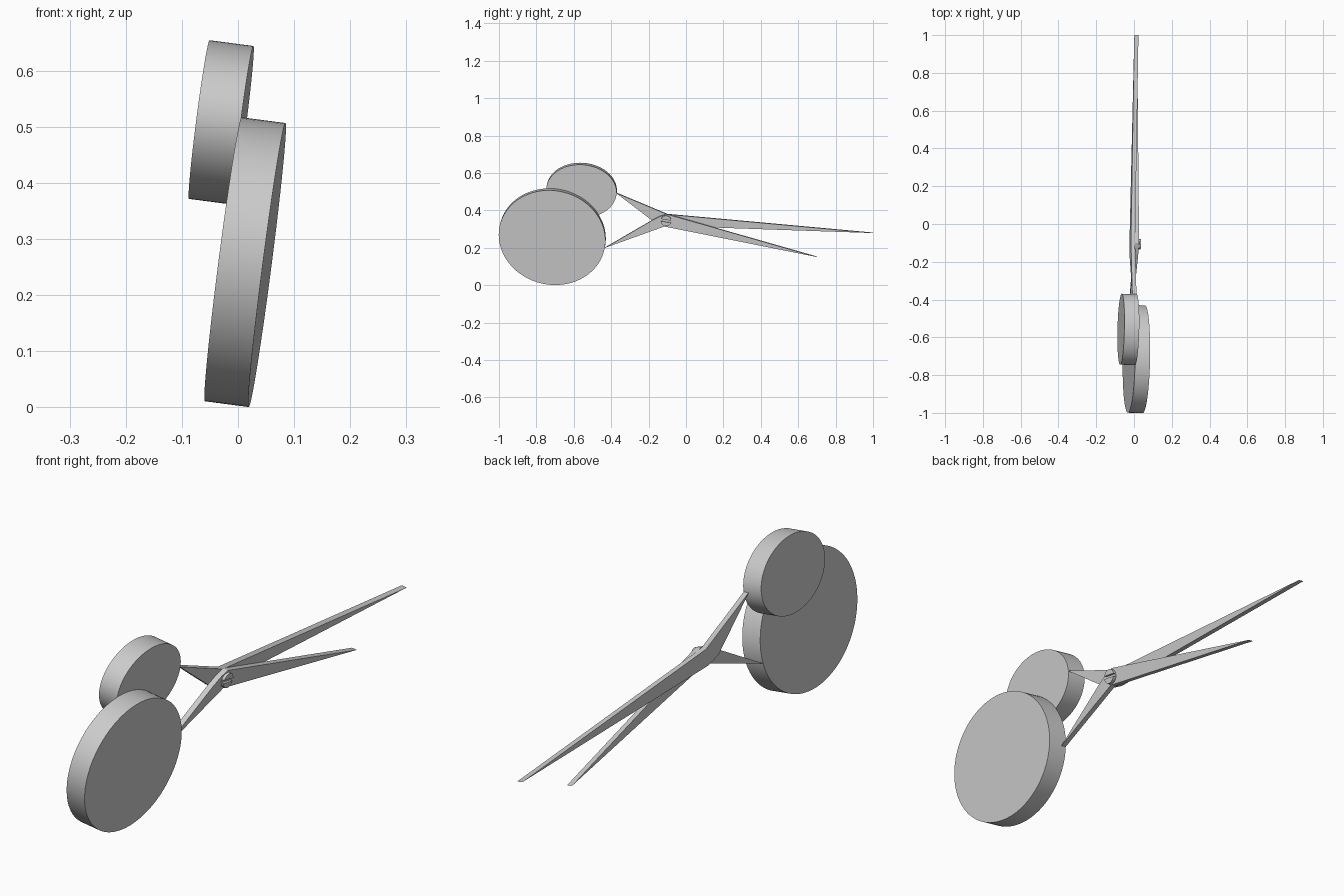
import bpy, bmesh, math
from mathutils import Vector

cube = bpy.data.objects.get("Cube")
if cube:
    bpy.data.objects.remove(cube, do_unlink=True)

steel = bpy.data.materials.new("plain_grey")
steel.use_nodes = True
GREY = (0.6, 0.6, 0.6, 1)
steel.diffuse_color = GREY
steel.node_tree.nodes["Principled BSDF"].inputs["Base Color"].default_value = GREY

# The two halves meet on a slightly leaning, slightly turned plane
X0, YAW, LEAN = -0.041, 0.028, 0.131
NORMAL = Vector((1, -YAW, -LEAN)).normalized()


def plate(name, outline, low, high):
    """Extrude a (y, z) outline from offset low to high along the plane normal."""
    mid = (low + high) / 2
    half = NORMAL * (high - low) / 2
    bm = bmesh.new()
    centre = [Vector((X0 + YAW * y + LEAN * z + mid / NORMAL.x, y, z)) for y, z in outline]
    face = bm.faces.new([bm.verts.new(p - half) for p in centre])
    out = bmesh.ops.extrude_face_region(bm, geom=[face], use_keep_orig=True)
    top = [v for v in out["geom"] if isinstance(v, bmesh.types.BMVert)]
    bmesh.ops.translate(bm, vec=half * 2, verts=top)
    bmesh.ops.recalc_face_normals(bm, faces=bm.faces[:])
    mesh = bpy.data.meshes.new(name)
    bm.to_mesh(mesh)
    bm.free()
    mesh.materials.append(steel)
    for poly in mesh.polygons:
        poly.use_smooth = True
    mesh.set_sharp_from_angle(angle=math.radians(20))
    obj = bpy.data.objects.new(name, mesh)
    bpy.context.scene.collection.objects.link(obj)
    return obj


def arc(cy, cz, a, b, tilt, start=0, end=360, steps=96):
    """Points on a tilted ellipse; a full turn leaves out the repeated end."""
    count = steps if end - start == 360 else steps + 1
    c, s = math.cos(math.radians(tilt)), math.sin(math.radians(tilt))
    pts = []
    for i in range(count):
        t = math.radians(start + (end - start) * i / steps)
        u, v = a * math.cos(t), b * math.sin(t)
        pts.append((cy + u * c - v * s, cz + u * s + v * c))
    return pts


# Solid oval grips
plate("large_grip", arc(-0.715, 0.259, 0.287, 0.251, -13.4), 0, 0.079)
plate("small_grip", arc(-0.558, 0.508, 0.188, 0.141, -5), -0.079, 0)

# Blades, each in one piece with its tapering shank
plate("short_blade", [(-0.435, 0.2), (-0.18, 0.348), (-0.135, 0.37), (-0.1, 0.38),
                      (0.7, 0.152), (-0.115, 0.315)], 0, 0.021)
plate("long_blade", [(-0.375, 0.495), (-0.1, 0.38), (1.0, 0.28),
                     (-0.1, 0.318), (-0.165, 0.335)], -0.022, 0)

# Pivot screw with a slotted head
PIVOT = (-0.107, 0.344)
plate("pivot_screw", arc(*PIVOT, 0.028, 0.028, 0, steps=32), -0.01, 0.023)
for name, start in (("upper_screw_head", 12), ("lower_screw_head", 192)):
    plate(name, arc(*PIVOT, 0.028, 0.028, -10, start, start + 156, 24), 0.023, 0.033)
